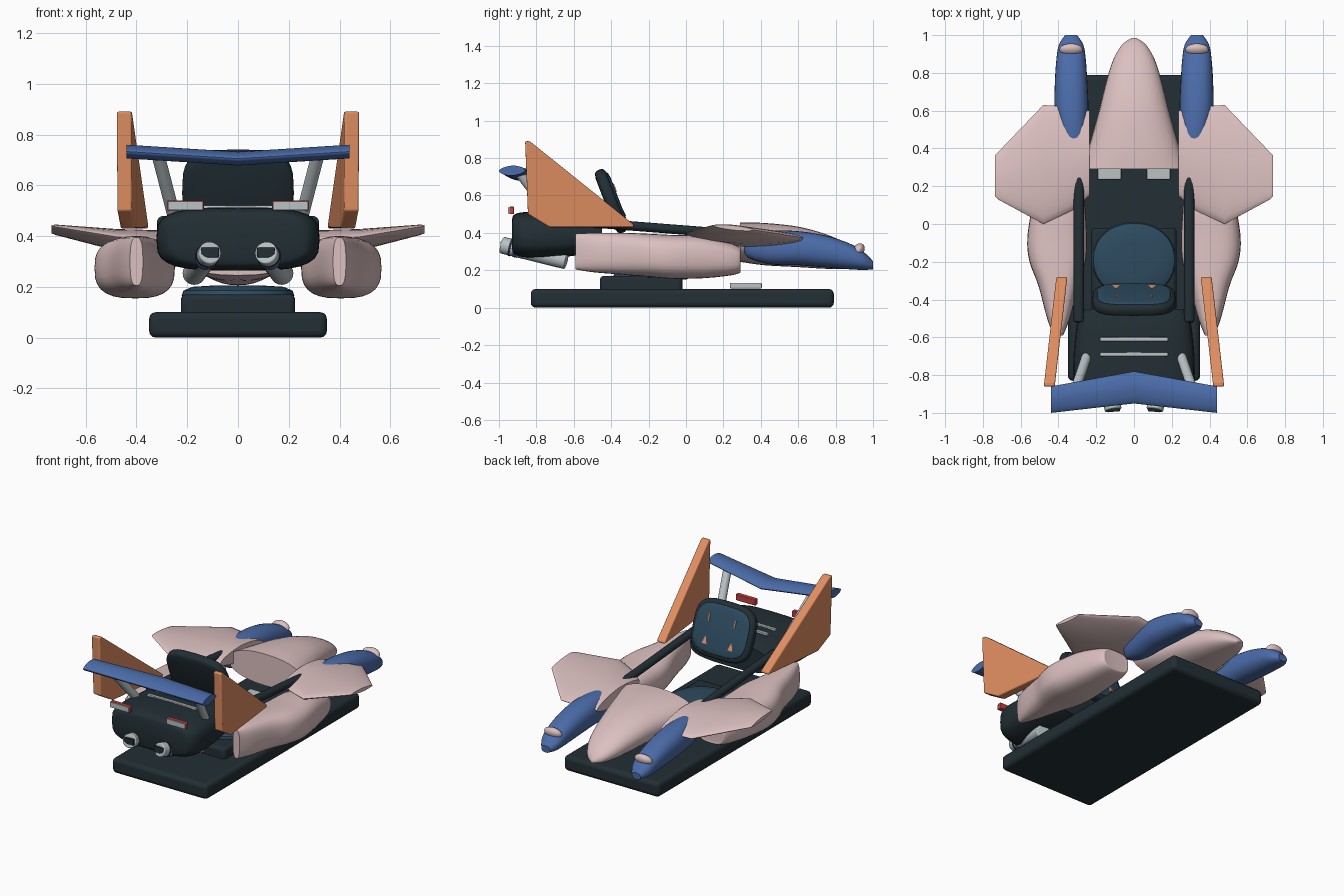
import bpy, bmesh, math
from mathutils import Vector as V, Matrix

old = bpy.data.objects.get("Cube")
if old:
    bpy.data.objects.remove(old)


def material(name, r, g, b):
    m = bpy.data.materials.new(name)
    m.use_nodes = True
    m.diffuse_color = (r, g, b, 1)
    bsdf = m.node_tree.nodes["Principled BSDF"]
    bsdf.inputs["Base Color"].default_value = (r, g, b, 1)
    bsdf.inputs["Roughness"].default_value = 0.6
    return m


PINK = material("pale pink", .72, .53, .53)
BLUE = material("blue", .07, .15, .40)
ORANGE = material("orange", .74, .27, .12)
DARK = material("dark slate", .016, .028, .035)
TEAL = material("deep teal", .026, .07, .115)
GREY = material("light grey", .48, .54, .56)
RED = material("red", .55, .05, .05)

SIDES = (("left", 1), ("right", -1))
parts = []


def finish(name, bm, mat, bevel=0, matrix=None):
    bmesh.ops.recalc_face_normals(bm, faces=bm.faces)
    me = bpy.data.meshes.new(name)
    bm.to_mesh(me)
    bm.free()
    me.materials.append(mat)
    ob = bpy.data.objects.new(name, me)
    bpy.context.collection.objects.link(ob)
    if matrix:
        ob.matrix_world = matrix
    if bevel:
        mod = ob.modifiers.new("rounding", 'BEVEL')
        mod.width, mod.segments = bevel, 3
    parts.append(ob)
    return ob


def ring(c, u, v, e=2.0, n=28):
    """Superellipse around c with half axes u and v."""
    pts = []
    for i in range(n):
        a = math.tau * i / n
        s, t = math.cos(a), math.sin(a)
        pts.append(V(c) + V(u) * math.copysign(abs(s) ** (2 / e), s)
                   + V(v) * math.copysign(abs(t) ** (2 / e), t))
    return pts


def loft(name, rings, mat, bevel=0, matrix=None):
    bm = bmesh.new()
    rows = [[bm.verts.new(p) for p in r] for r in rings]
    n = len(rows[0])
    for a, b in zip(rows, rows[1:]):
        for i in range(n):
            j = (i + 1) % n
            bm.faces.new((a[i], a[j], b[j], b[i]))
    bm.faces.new(rows[0])
    bm.faces.new(rows[-1])
    return finish(name, bm, mat, bevel, matrix)


def smooth(stations, steps=5):
    """Catmull-Rom interpolation between stations."""
    s = [V(x) for x in stations]
    s = [s[0]] + s + [s[-1]]
    out = []
    for a, b, c, d in zip(s, s[1:], s[2:], s[3:]):
        for k in range(steps):
            t = k / steps
            out.append(.5 * (2 * b + (c - a) * t + (2 * a - 5 * b + 4 * c - d) * t * t
                             + (3 * b - a - 3 * c + d) * t ** 3))
    return out + [s[-1]]


def hull(name, stations, mat, e=2.3, sx=1, matrix=None):
    """Body along y; each station is y, x, z, half width, half height."""
    rings = [ring((sx * x, y, z), (max(w, .004), 0, 0), (0, 0, max(h, .004)), e)
             for y, x, z, w, h in smooth(stations)]
    return loft(name, rings, mat, 0, matrix)


def box(name, c, size, mat, bevel=0, matrix=None):
    bm = bmesh.new()
    bmesh.ops.create_cube(bm, size=1)
    bmesh.ops.scale(bm, vec=size, verts=bm.verts)
    bmesh.ops.translate(bm, vec=c, verts=bm.verts)
    return finish(name, bm, mat, bevel, matrix)


def tube(name, p, q, r, mat, flat=1, bevel=0):
    axis = (V(q) - V(p)).normalized()
    u = axis.cross(V((1, 0, 0))).normalized()
    v = axis.cross(u)
    return loft(name, [ring(c, u * r, v * r * flat, n=20) for c in (p, q)], mat, bevel)


# Floor slab, seat and pedals
box("floor_slab", (0, -.02, .05), (.7, 1.62, .1), DARK, .025)
box("seat_pedestal", (0, -.24, .125), (.45, .44, .09), DARK, .02)
loft("seat_cushion", [ring((0, -.19, z), (r, 0, 0), (0, r * .9, 0), 2.1, 40)
                      for z, r in ((.15, .215), (.165, .222), (.185, .215), (.2, .18), (.205, .1))], TEAL)

# Reclined backrest with its pad and slots
recline = Matrix.Translation((0, -.4, .57)) @ Matrix.Rotation(math.radians(21), 4, 'X')
hull("backrest_shell", [(-.035, 0, 0, .18, .14), (-.025, 0, 0, .212, .172), (0, 0, 0, .22, .18),
                        (.02, 0, 0, .215, .175), (.03, 0, 0, .2, .16)], DARK, 3.6, matrix=recline)
hull("backrest_pad", [(.02, 0, 0, .195, .155), (.035, 0, 0, .19, .15), (.042, 0, 0, .16, .12)],
     TEAL, 3.6, matrix=recline)
for side, sx in SIDES:
    box(side + "_upper_slot", (sx * .095, .043, .06), (.008, .008, .045), ORANGE, matrix=recline)
    bm = bmesh.new()
    bmesh.ops.create_cone(bm, cap_ends=True, segments=4, radius1=.018, radius2=.002, depth=.045)
    bmesh.ops.scale(bm, vec=(1, .25, 1), verts=bm.verts)
    bmesh.ops.translate(bm, vec=(sx * .095, .042, -.08), verts=bm.verts)
    finish(side + "_lower_slot", bm, ORANGE, matrix=recline)

# Nose cowl
hull("nose_cowl", [(.29, 0, .35, .275, .105), (.42, 0, .34, .235, .113), (.6, 0, .325, .185, .108),
                   (.75, 0, .3, .148, .092), (.87, 0, .272, .11, .066), (.95, 0, .245, .062, .035),
                   (.985, 0, .228, .012, .01)], PINK, 2.2)

# Tail body with vents
hull("tail_body", [(-.93, 0, .39, .24, .085), (-.915, 0, .39, .285, .11), (-.85, 0, .388, .318, .124),
                   (-.7, 0, .39, .32, .122), (-.55, 0, .395, .305, .11), (-.45, 0, .4, .285, .085)],
     DARK, 3.4)
for i, y in enumerate((-.61, -.69)):
    box(f"vent_bar_{i + 1}", (0, y, .512), (.36, .022, .016), GREY, .004)

# Rear spoiler with a shallow V
loft("spoiler", [ring((x, y, z), (0, c, 0), (0, .008, .027), 1.7)
                 for x, y, z, c in ((-.44, -.93, .733, .07), (0, -.865, .705, .085),
                                    (.44, -.93, .733, .07))], BLUE)

for side, sx in SIDES:
    # Side pod
    hull(side + "_side_pod", [(-.59, .4, .3, .025, .095), (-.5, .4, .295, .06, .105),
                              (-.33, .4, .288, .105, .112), (-.2, .405, .28, .148, .115),
                              (-.08, .407, .272, .158, .117), (.08, .4, .27, .142, .113),
                              (.22, .39, .26, .12, .09), (.285, .385, .255, .1, .07),
                              (.29, .385, .255, .08, .055)], PINK, 2.8, sx)

    # Wing: x, trailing y, leading y, z, half thickness
    loft(side + "_wing", [ring((sx * x, (a + b) / 2, z), (0, (b - a) / 2, -.012), (0, 0, h), 1.7)
                          for x, a, b, z, h in ((.235, .15, .6, .37, .05), (.33, .07, .62, .373, .05),
                                                (.48, 0, .63, .385, .042), (.72, .13, .38, .425, .018),
                                                (.735, .145, .365, .427, .012))], PINK)

    # Front nacelle with lamp
    hull(side + "_nacelle", [(.31, .315, .33, .02, .035), (.34, .315, .328, .048, .065),
                             (.45, .32, .322, .073, .09), (.6, .33, .318, .089, .091),
                             (.75, .333, .3, .086, .085), (.88, .333, .273, .077, .068),
                             (.95, .333, .25, .064, .048), (1, .333, .227, .032, .022)], BLUE, 2.3, sx)
    bm = bmesh.new()
    bmesh.ops.create_uvsphere(bm, u_segments=24, v_segments=12, radius=1)
    finish(side + "_lamp", bm, PINK, matrix=Matrix.Translation((sx * .333, .922, .307))
           @ Matrix.Rotation(math.radians(-35), 4, 'X') @ Matrix.Diagonal((.062, .03, .04, 1)))

    # Tail fin, splayed outwards towards the rear
    outline = ((-.86, .89), (-.835, .89), (-.28, .445), (-.28, .43), (-.73, .43), (-.845, .5))
    loft(side + "_tail_fin", [[V((sx * (.382 - .115 * (y + .28) + off), y, z)) for y, z in outline]
                              for off in (-.029, .029)], ORANGE, .01)

    # Cockpit rail
    tube(side + "_rail", (sx * .292, -.52, .455), (sx * .292, .25, .395), .025, DARK, 1.1, .008)

    # Spoiler strut
    tube(side + "_strut", (sx * .25, -.7, .47), (sx * .315, -.89, .72), .026, GREY)

    # Tail lamp
    box(side + "_tail_lamp", (sx * .207, -.932, .52), (.145, .025, .04), RED, .004)
    box(side + "_tail_lamp_plate", (sx * .207, -.947, .52), (.137, .008, .034), GREY)

    # Exhaust pipe with collars and a dark outlet
    p, q = V((sx * .175, -.64, .25)), V((sx * .11, -.985, .335))
    tube(side + "_exhaust", p, q, .045, GREY, 1, .006)
    tube(side + "_exhaust_collar", p.lerp(q, .74), p.lerp(q, .8), .048, BLUE)
    tube(side + "_exhaust_band", p.lerp(q, .84), p.lerp(q, .87), .048, DARK)
    box(side + "_exhaust_outlet", q, (.07, .016, .04), DARK, .004)

    # Foot pedal
    box(side + "_pedal", (sx * .13, .32, .118), (.125, .17, .03), GREY, .006)

# Smooth shading with sharp edges kept
bpy.ops.object.select_all(action='DESELECT')
for ob in parts:
    ob.select_set(True)
bpy.context.view_layer.objects.active = parts[0]
bpy.ops.object.shade_smooth_by_angle(angle=math.radians(35))
